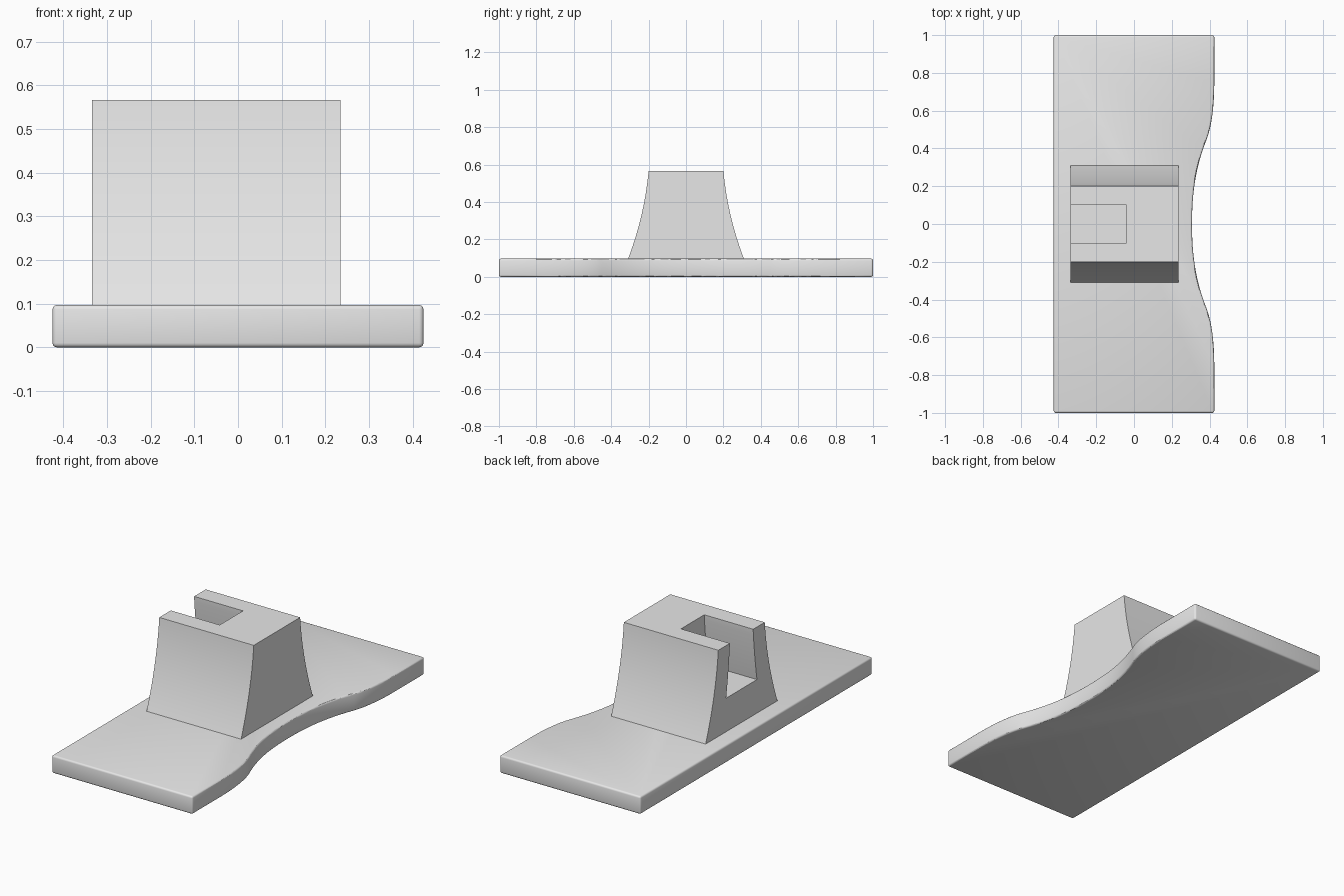
import bpy
import bmesh
from mathutils import Vector
from mathutils.geometry import interpolate_bezier

cube = bpy.data.objects.get("Cube")
if cube:
    bpy.data.objects.remove(cube, do_unlink=True)

grey = bpy.data.materials.new("light grey")
grey.use_nodes = True
colour = (0.8, 0.8, 0.8, 1)
grey.diffuse_color = colour
grey.node_tree.nodes["Principled BSDF"].inputs["Base Color"].default_value = colour

TOP = 0.567      # top of the clip block
DECK = 0.097     # top of the base plate


def prism(name, outline, offset):
    """Extrude a closed outline of 3D points along an offset."""
    bm = bmesh.new()
    face = bm.faces.new([bm.verts.new(p) for p in outline])
    ext = bmesh.ops.extrude_face_region(bm, geom=[face])
    moved = [g for g in ext["geom"] if isinstance(g, bmesh.types.BMVert)]
    bmesh.ops.translate(bm, verts=moved, vec=offset)
    bmesh.ops.recalc_face_normals(bm, faces=bm.faces)
    mesh = bpy.data.meshes.new(name)
    bm.to_mesh(mesh)
    bm.free()
    mesh.materials.append(grey)
    obj = bpy.data.objects.new(name, mesh)
    bpy.context.collection.objects.link(obj)
    return obj


def activate(obj):
    bpy.ops.object.select_all(action="DESELECT")
    obj.select_set(True)
    bpy.context.view_layer.objects.active = obj


def flared(x, bottom, half, linear, square, steps=20):
    """Symmetric profile in the YZ plane that widens towards the bottom."""
    side = []
    for i in range(steps + 1):
        t = i / steps
        side.append((half + linear * t + square * t * t, TOP + (bottom - TOP) * t))
    return [(x, y, z) for y, z in side] + [(x, -y, z) for y, z in reversed(side)]


# Base plate with a waved side edge
def bezier(*pts):
    a, b, c, d = [Vector(p) for p in pts]
    return [tuple(p) for p in interpolate_bezier(a, b, c, d, 16)]


wave = bezier((0.307, 0), (0.307, 0.2), (0.335, 0.32), (0.385, 0.45))
wave += bezier((0.385, 0.45), (0.41, 0.515), (0.425, 0.62), (0.425, 0.75))[1:]
edge = [(x, -y) for x, y in reversed(wave[1:])] + wave
outline = [(-0.425, -1), (0.425, -1)] + edge + [(0.425, 1), (-0.425, 1)]
base = prism("base_plate", [(x, y, 0) for x, y in outline], (0, 0, DECK))
bevel = base.modifiers.new("rounded edges", "BEVEL")
bevel.width = 0.01
bevel.segments = 3
bevel.angle_limit = 0.7
activate(base)
bpy.ops.object.modifier_apply(modifier=bevel.name)
bpy.ops.object.shade_smooth_by_angle()

# Flared block with a slot open to the top and one end
block = prism("flared_block", flared(-0.335, DECK - 0.002, 0.2, 0.042, 0.068), (0.57, 0, 0))
slot = prism("slot_cutter", flared(-0.435, 0.28, 0.1, 0.02, 0.013), (0.395, 0, 0))
# Raise the top of the cutter clear of the block
for v in slot.data.vertices:
    if v.co.z > TOP - 0.001:
        v.co.z += 0.02
slot.hide_render = True
cut = block.modifiers.new("slot", "BOOLEAN")
cut.operation = "DIFFERENCE"
cut.solver = "EXACT"
cut.object = slot
activate(block)
bpy.ops.object.modifier_apply(modifier=cut.name)
bpy.data.objects.remove(slot, do_unlink=True)
bpy.ops.object.shade_smooth_by_angle()
